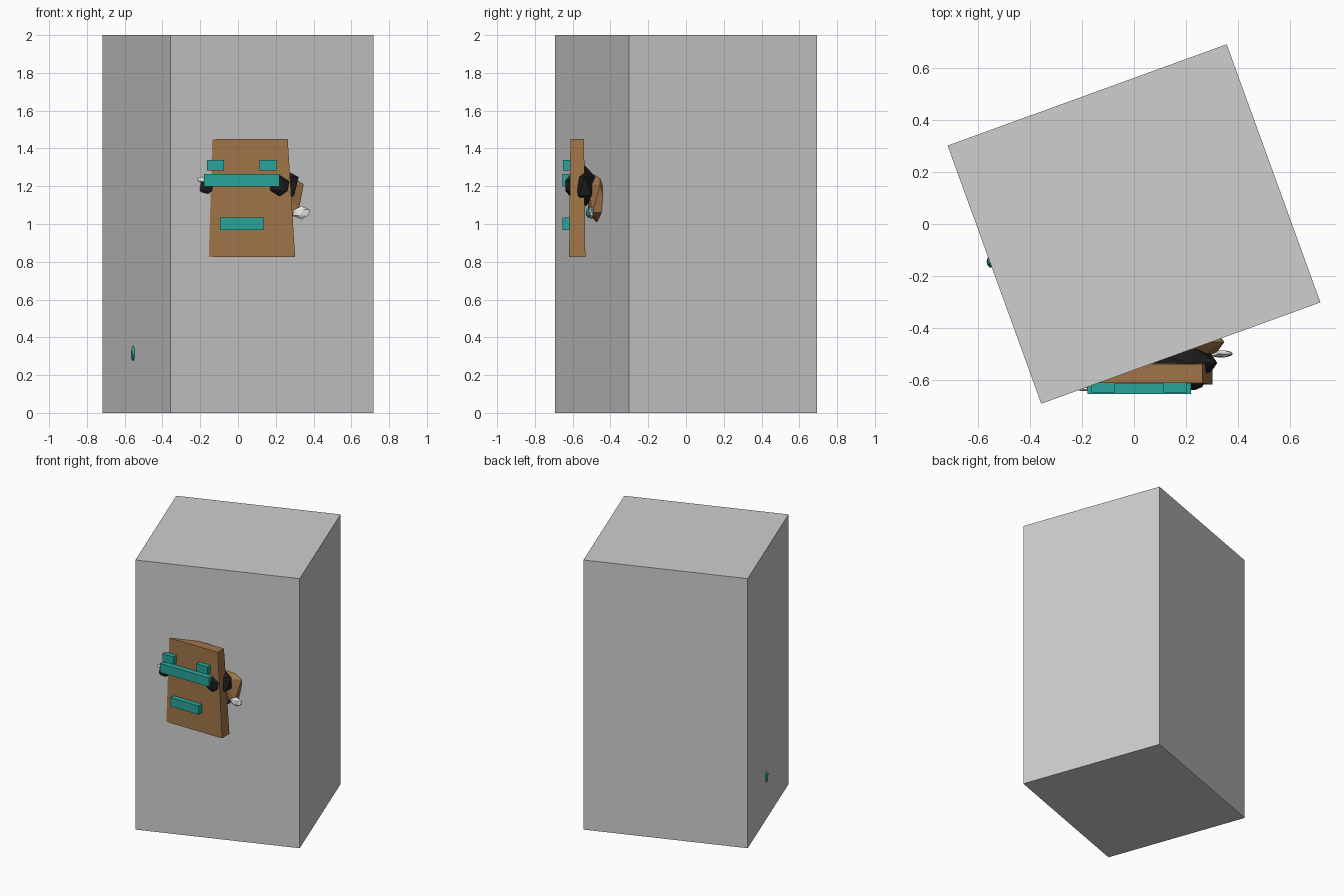
import bpy
import bmesh
import math
from mathutils import Matrix, Vector

cube = bpy.data.objects.get("Cube")
if cube:
    bpy.data.objects.remove(cube, do_unlink=True)


def material(name, r, g, b):
    m = bpy.data.materials.new(name)
    m.use_nodes = True
    m.diffuse_color = (r, g, b, 1)
    m.node_tree.nodes["Principled BSDF"].inputs["Base Color"].default_value = (r, g, b, 1)
    return m


grey = material("stone grey", 0.62, 0.62, 0.62)
brown = material("wood brown", 0.35, 0.175, 0.065)
teal = material("teal", 0.021, 0.38, 0.325)
black = material("black", 0.012, 0.012, 0.012)
white = material("white", 0.85, 0.85, 0.85)


def finish(name, bm, mat):
    mesh = bpy.data.meshes.new(name)
    bm.to_mesh(mesh)
    bm.free()
    mesh.materials.append(mat)
    obj = bpy.data.objects.new(name, mesh)
    bpy.context.collection.objects.link(obj)
    return obj


def box(name, centre, size, mat, yaw=0, taper=(1, 1)):
    """Box whose top is scaled by taper in x and y."""
    bm = bmesh.new()
    bmesh.ops.create_cube(bm, size=1)
    for v in bm.verts:
        if v.co.z > 0:
            v.co.x *= taper[0]
            v.co.y *= taper[1]
        v.co = Vector([a * b for a, b in zip(v.co, size)])
    bm.transform(Matrix.Translation(centre) @ Matrix.Rotation(yaw, 4, "Z"))
    return finish(name, bm, mat)


def lump(name, centre, radii, mat, detail=1):
    """Faceted low-poly blob."""
    bm = bmesh.new()
    bmesh.ops.create_icosphere(bm, subdivisions=detail, radius=1)
    bm.transform(Matrix.Translation(centre) @ Matrix.Diagonal((*radii, 1)))
    return finish(name, bm, mat)


# Large turned block
box("block", (0, 0, 1), (1.144, 1.058, 2), grey, math.radians(19.95))

# Tapered face board, partly sunk in the block
MID = 0.02
box("face_board", (MID, -0.576, 1.138), (0.565, 0.086, 0.625), brown, taper=(0.86, 0.84))

# Raised face features
box("brow_bar", (MID, -0.625, 1.232), (0.4, 0.06, 0.066), teal)
box("mouth", (MID, -0.625, 1.002), (0.23, 0.06, 0.065), teal)
for side, name in ((-1, "right"), (1, "left")):
    box(name + "_eye", (MID + side * 0.139, -0.62, 1.312), (0.09, 0.06, 0.056), teal)
    lump(name + "_cheek", (MID + side * 0.2, -0.612, 1.202), (0.058, 0.032, 0.058), black)

# Lumps behind the board
lump("back_lump", (0.2, -0.535, 1.2), (0.135, 0.065, 0.11), black)
lump("rear_bulge", (0.2, -0.455, 1.135), (0.165, 0.075, 0.165), brown)

# Small pale shards and teal studs
lump("left_shard", (0.335, -0.5, 1.06), (0.052, 0.016, 0.035), white)
lump("right_shard", (-0.19, -0.637, 1.235), (0.032, 0.008, 0.014), white)
lump("left_stud", (0.265, -0.515, 1.06), (0.02, 0.018, 0.03), teal)
lump("side_stud", (-0.55, -0.145, 0.315), (0.02, 0.027, 0.052), teal)
